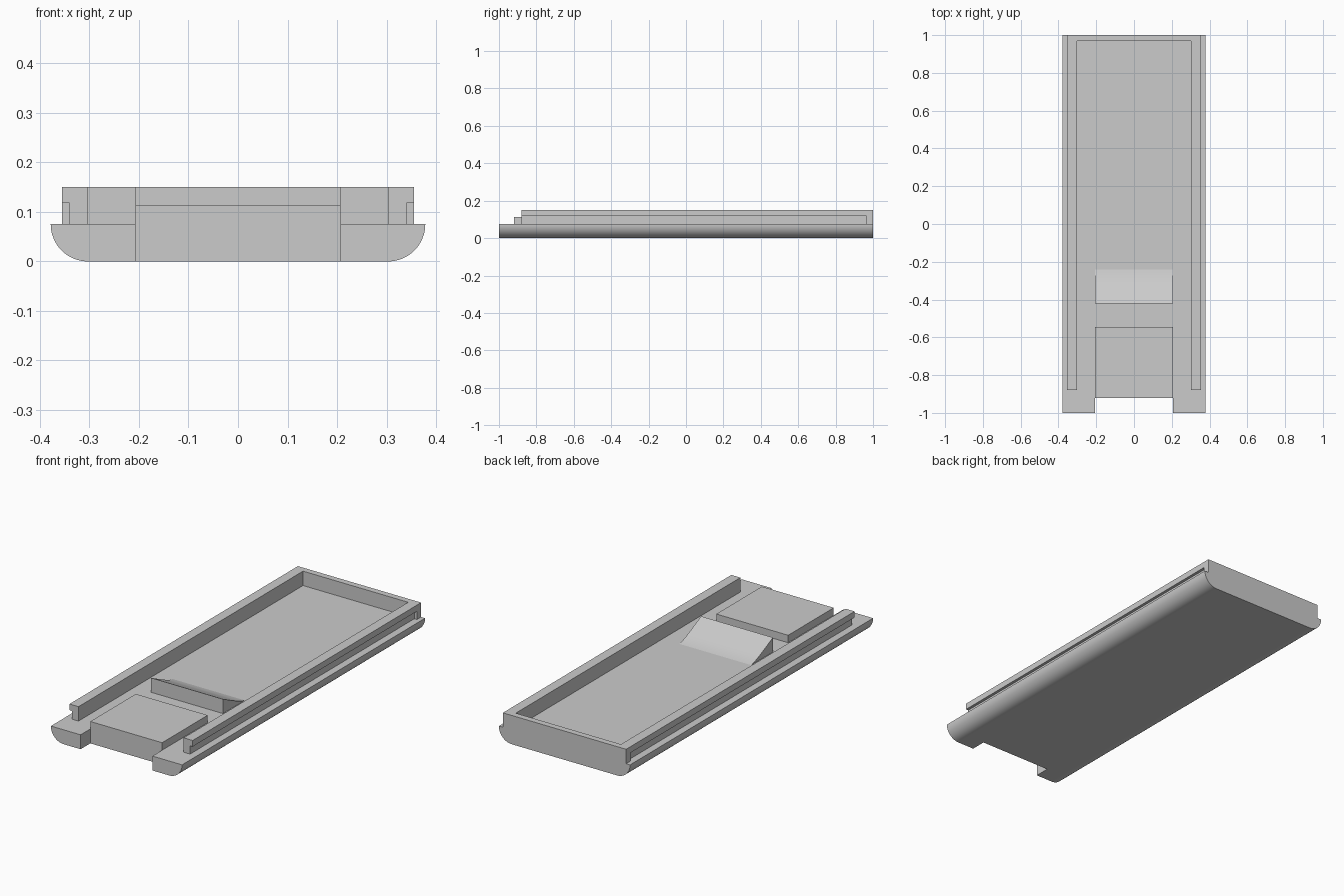
import bpy, bmesh, math
from mathutils import Vector

if "Cube" in bpy.data.objects:
    bpy.data.objects.remove(bpy.data.objects["Cube"])

grey = bpy.data.materials.new("plain grey")
grey.use_nodes = True
grey.diffuse_color = (0.6, 0.6, 0.6, 1)
grey.node_tree.nodes["Principled BSDF"].inputs["Base Color"].default_value = (0.6, 0.6, 0.6, 1)

HALF_W, DECK, TOP = 0.378, 0.075, 0.15   # half width, deck height, rim height
PAD_X, PAD_Y = 0.207, -0.92              # pad half width and front edge


def extrude(name, points, direction):
    """Solid made by pushing a flat outline along a direction."""
    bm = bmesh.new()
    face = bm.faces.new([bm.verts.new(p) for p in points])
    new = bmesh.ops.extrude_face_region(bm, geom=[face])["geom"]
    bmesh.ops.translate(bm, vec=Vector(direction),
                        verts=[v for v in new if isinstance(v, bmesh.types.BMVert)])
    bmesh.ops.recalc_face_normals(bm, faces=bm.faces)
    mesh = bpy.data.meshes.new(name)
    bm.to_mesh(mesh)
    bm.free()
    mesh.materials.append(grey)
    obj = bpy.data.objects.new(name, mesh)
    bpy.context.collection.objects.link(obj)
    return obj


def box(name, x0, x1, y0, y1, z0, z1):
    outline = [(x0, y0, z0), (x1, y0, z0), (x1, y1, z0), (x0, y1, z0)]
    return extrude(name, outline, (0, 0, z1 - z0))


def cut(target, cutter):
    """Subtract the cutter, then discard it."""
    cutter.hide_render = True
    mod = target.modifiers.new("cut", "BOOLEAN")
    mod.operation, mod.solver, mod.object = "DIFFERENCE", "EXACT", cutter
    select(target)
    bpy.ops.object.modifier_apply(modifier=mod.name)
    bpy.data.objects.remove(cutter)


def select(obj):
    bpy.ops.object.select_all(action="DESELECT")
    obj.select_set(True)
    bpy.context.view_layer.objects.active = obj


def smooth(obj):
    select(obj)
    bpy.ops.object.shade_smooth_by_angle(angle=math.radians(30))


# Base: slab with round lower edges and a notch at the front
STEPS = 16
arc = [(HALF_W - DECK + DECK * math.cos(a), DECK - DECK * math.sin(a))
       for a in (math.pi / 2 * i / STEPS for i in range(STEPS + 1))]
section = arc + [(-x, z) for x, z in reversed(arc)]
base = extrude("base", [(x, -1, z) for x, z in section], (0, 2, 0))
cut(base, box("notch_cutter", -PAD_X, PAD_X, -1.1, PAD_Y, -0.1, 0.2))
smooth(base)

# Rim: wall on three sides, with a slide groove low on each long side
OUT, IN, FRONT, BACK = 0.355, 0.303, -0.88, 0.968
half = [(OUT, 1), (OUT, FRONT), (IN, FRONT), (IN, BACK)]
plan = half + [(-x, y) for x, y in reversed(half)]
rim = extrude("rim", [(x, y, DECK) for x, y in plan], (0, 0, TOP - DECK))
for side in (-1, 1):
    a, b = sorted((side * 0.34, side * 0.45))
    cut(rim, box("groove_cutter", a, b, -1.1, 0.965, 0, 0.118))

# Front pad, flush with the back of the notch
pad = box("front_pad", -PAD_X, PAD_X, PAD_Y, -0.545, DECK, 0.114)

# Ramp: steep front, slope falling to the deck with a soft toe
slope = [(-0.42, DECK), (-0.42, TOP), (-0.38, 0.131), (-0.34, 0.112),
         (-0.30, 0.094), (-0.27, 0.082), (-0.24, DECK)]
ramp = extrude("ramp", [(-PAD_X, y, z) for y, z in slope], (2 * PAD_X, 0, 0))
smooth(ramp)
